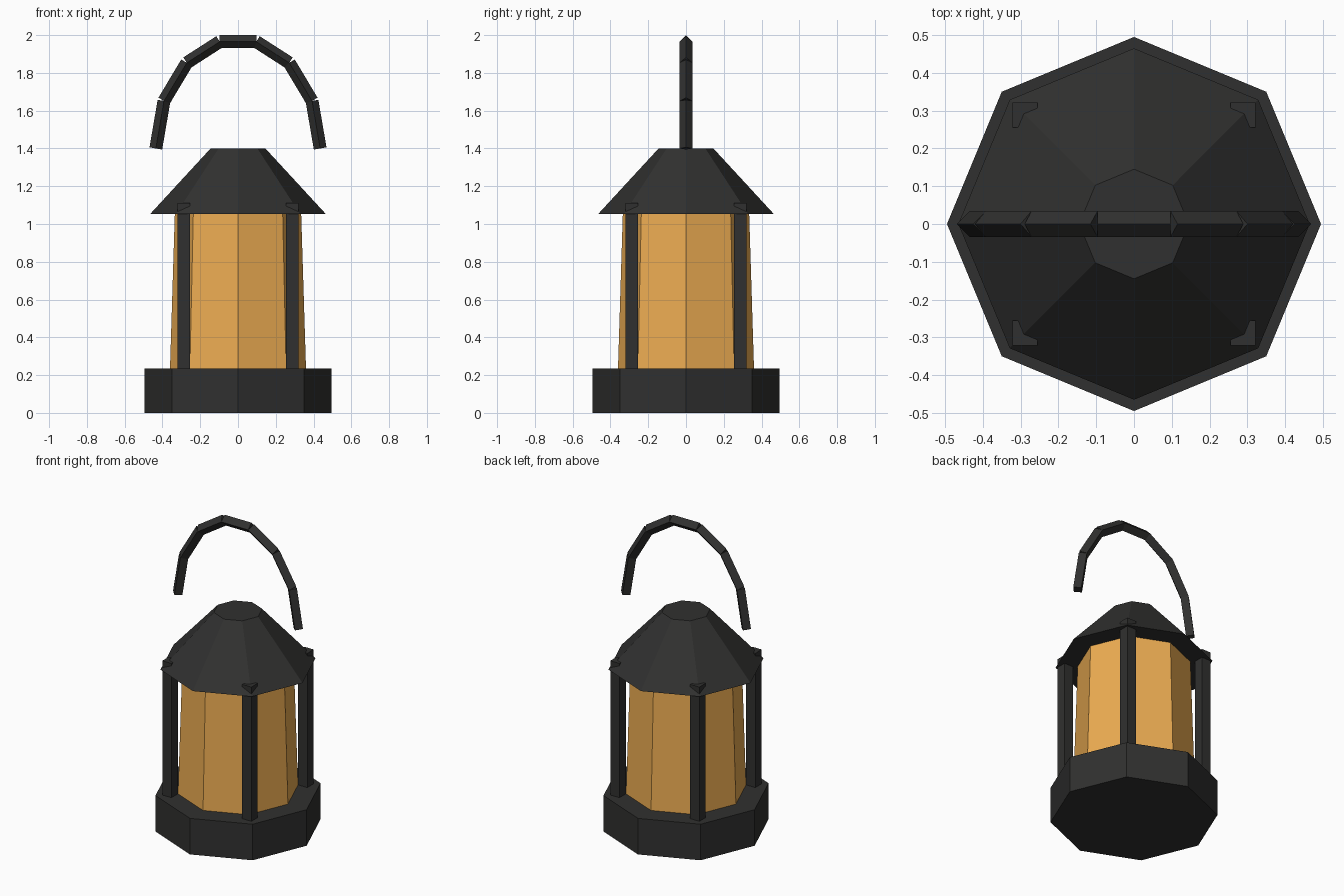
import bpy
from math import cos, sin, pi
from mathutils import Vector

if "Cube" in bpy.data.objects:
    bpy.data.objects.remove(bpy.data.objects["Cube"])


def material(name, color):
    mat = bpy.data.materials.new(name)
    mat.diffuse_color = color
    mat.use_nodes = True
    mat.node_tree.nodes["Principled BSDF"].inputs["Base Color"].default_value = mat.diffuse_color
    return mat


IRON = material("dark_iron", (0.03, 0.03, 0.029, 1))
AMBER = material("amber_glass", (0.85, 0.42, 0.085, 1))


def finish(name, mat):
    ob = bpy.context.object
    ob.name = name
    ob.data.materials.append(mat)
    return ob


def octagon(name, r1, r2, z1, z2, mat):
    """Eight-sided frustum with corners on the x and y axes."""
    bpy.ops.mesh.primitive_cone_add(vertices=8, radius1=r1, radius2=r2,
                                    depth=z2 - z1, location=(0, 0, (z1 + z2) / 2))
    return finish(name, mat)


# Base, glass body and roof
octagon("base", 0.495, 0.495, 0, 0.235, IRON)
octagon("glass", 0.36, 0.334, 0.235, 1.07, AMBER)
octagon("roof", 0.465, 0.145, 1.053, 1.4, IRON)

# Four square corner posts whose tops poke through the roof
for sx, side in ((-1, "left"), (1, "right")):
    for sy, end in ((-1, "front"), (1, "back")):
        bpy.ops.mesh.primitive_cube_add(size=1, location=(sx * 0.288, sy * 0.288, 0.66))
        post = finish(f"post_{end}_{side}", IRON)
        post.scale = (0.066, 0.066, 0.9)

# Handle: seven straight diamond-section bars along a half ellipse
SEGMENTS = 7
arc = [Vector((0.435 * cos(pi * i / SEGMENTS), 0, 1.4 + 0.58 * sin(pi * i / SEGMENTS)))
       for i in range(SEGMENTS + 1)]
for i, (a, b) in enumerate(zip(arc, arc[1:])):
    d = b - a
    bpy.ops.mesh.primitive_cylinder_add(vertices=4, radius=0.034, depth=d.length,
                                        location=(a + b) / 2,
                                        rotation=(0, d.angle(Vector((0, 0, 1))) * (1 if d.x > 0 else -1), 0))
    finish(f"handle_bar_{i + 1}", IRON)
